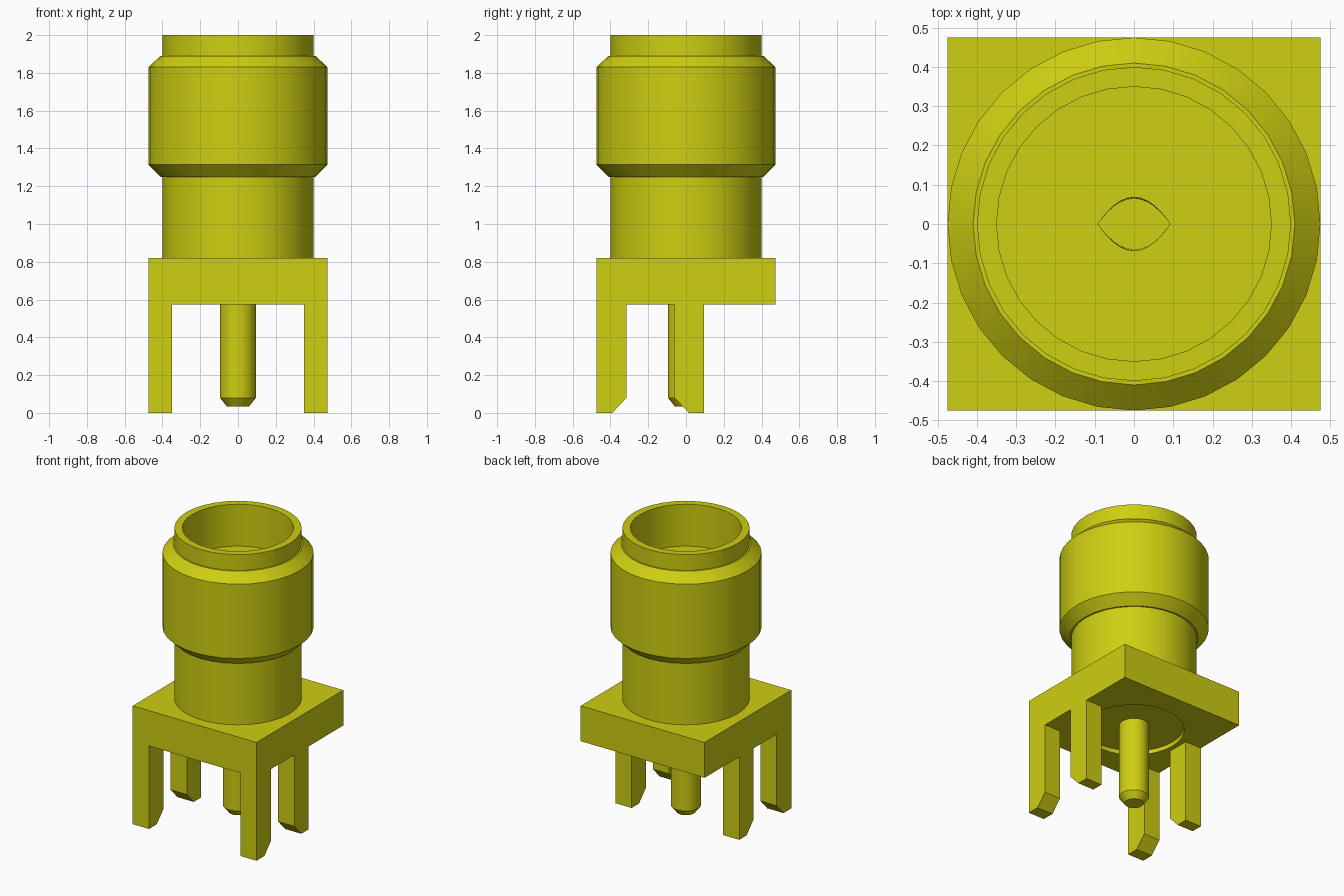
import bpy, bmesh
from math import cos, sin, pi, radians

SEGMENTS = 32

cube = bpy.data.objects.get("Cube")
if cube:
    bpy.data.objects.remove(cube, do_unlink=True)

# Single plated-metal colour
gold = bpy.data.materials.new("yellow gold")
colour = (0.62, 0.62, 0.006, 1)
gold.diffuse_color = colour
gold.use_nodes = True
gold.node_tree.nodes["Principled BSDF"].inputs["Base Color"].default_value = colour


def finish(name, bm, smooth=False):
    bmesh.ops.recalc_face_normals(bm, faces=bm.faces[:])
    mesh = bpy.data.meshes.new(name)
    bm.to_mesh(mesh)
    bm.free()
    mesh.materials.append(gold)
    obj = bpy.data.objects.new(name, mesh)
    bpy.context.collection.objects.link(obj)
    if smooth:
        bpy.ops.object.select_all(action="DESELECT")
        obj.select_set(True)
        bpy.context.view_layer.objects.active = obj
        bpy.ops.object.shade_smooth_by_angle(angle=radians(30))
    return obj


def circle(r, z):
    angles = [2 * pi * i / SEGMENTS for i in range(SEGMENTS)]
    return [(r * cos(a), r * sin(a), z) for a in angles]


def lens(r, h, z):
    """Pointed oval: two arcs meeting at x = +-r."""
    angles = [2 * pi * i / SEGMENTS for i in range(SEGMENTS)]
    return [(r * cos(a), h * sin(a) * abs(sin(a)), z) for a in angles]


def loft(name, rings, closed=False):
    """Bridge successive rings; either join the last to the first or cap both."""
    bm = bmesh.new()
    loops = [[bm.verts.new(p) for p in ring] for ring in rings]
    pairs = list(zip(loops, loops[1:]))
    if closed:
        pairs.append((loops[-1], loops[0]))
    else:
        bm.faces.new(loops[0])
        bm.faces.new(loops[-1])
    for a, b in pairs:
        for i in range(SEGMENTS):
            j = (i + 1) % SEGMENTS
            bm.faces.new((a[i], a[j], b[j], b[i]))
    return finish(name, bm, smooth=True)


def prism(name, profile, x0, x1):
    """Extrude a (y, z) outline along x."""
    bm = bmesh.new()
    face = bm.faces.new([bm.verts.new((x0, y, z)) for y, z in profile])
    moved = bmesh.ops.extrude_face_region(bm, geom=[face])["geom"]
    verts = [v for v in moved if isinstance(v, bmesh.types.BMVert)]
    bmesh.ops.translate(bm, verts=verts, vec=(x1 - x0, 0, 0))
    return finish(name, bm)


# Square base with a shallow round recess underneath
HALF = 0.475
base = prism("base_plate", [(-HALF, 0.575), (HALF, 0.575), (HALF, 0.82), (-HALF, 0.82)], -HALF, HALF)
cutter = loft("recess_cutter", [circle(0.32, 0.5), circle(0.32, 0.605)])
cut = base.modifiers.new("recess", "BOOLEAN")
cut.operation = "DIFFERENCE"
cut.solver = "EXACT"
cut.object = cutter
bpy.ops.object.select_all(action="DESELECT")
base.select_set(True)
bpy.context.view_layer.objects.active = base
bpy.ops.object.modifier_apply(modifier="recess")
bpy.data.objects.remove(cutter, do_unlink=True)

# Four mounting legs, each with a chamfered tip
for row, y in (("front", -HALF), ("middle", -0.06)):
    for side, s in (("left", 1), ("right", -1)):
        tip = [(y, 0), (y + 0.085, 0), (y + 0.16, 0.08), (y + 0.16, 0.6), (y, 0.6)]
        if row == "middle":
            tip = [(y + 0.075, 0), (y + 0.155, 0), (y + 0.155, 0.6), (y, 0.6), (y, 0.08)]
        prism(f"{row}_{side}_leg", tip, s * 0.35, s * HALF)

# Hollow barrel
barrel = [(0.4, 0.8), (0.4, 2), (0.35, 2), (0.35, 1.71), (0.305, 1.71), (0.305, 0.8)]
loft("barrel", [circle(*p) for p in barrel], closed=True)

# Wide collar with chamfered ends
collar = [(0.39, 1.25), (0.41, 1.25), (HALF, 1.315), (HALF, 1.83), (0.41, 1.89), (0.39, 1.89)]
loft("collar", [circle(*p) for p in collar], closed=True)

# Insulating core inside the barrel
core = [(0.305, 0.65), (0.305, 1.71), (0.095, 1.71), (0.095, 0.65)]
loft("insulator_core", [circle(*p) for p in core], closed=True)

# Centre contact: tapered pin below, pointed-oval socket on top
pin = [circle(0.06, 0.035), circle(0.095, 0.08), circle(0.095, 1.71)]
socket = [lens(0.092, 0.068, 1.71), lens(0.092, 0.065, 1.45)]
loft("centre_contact", pin + socket)
